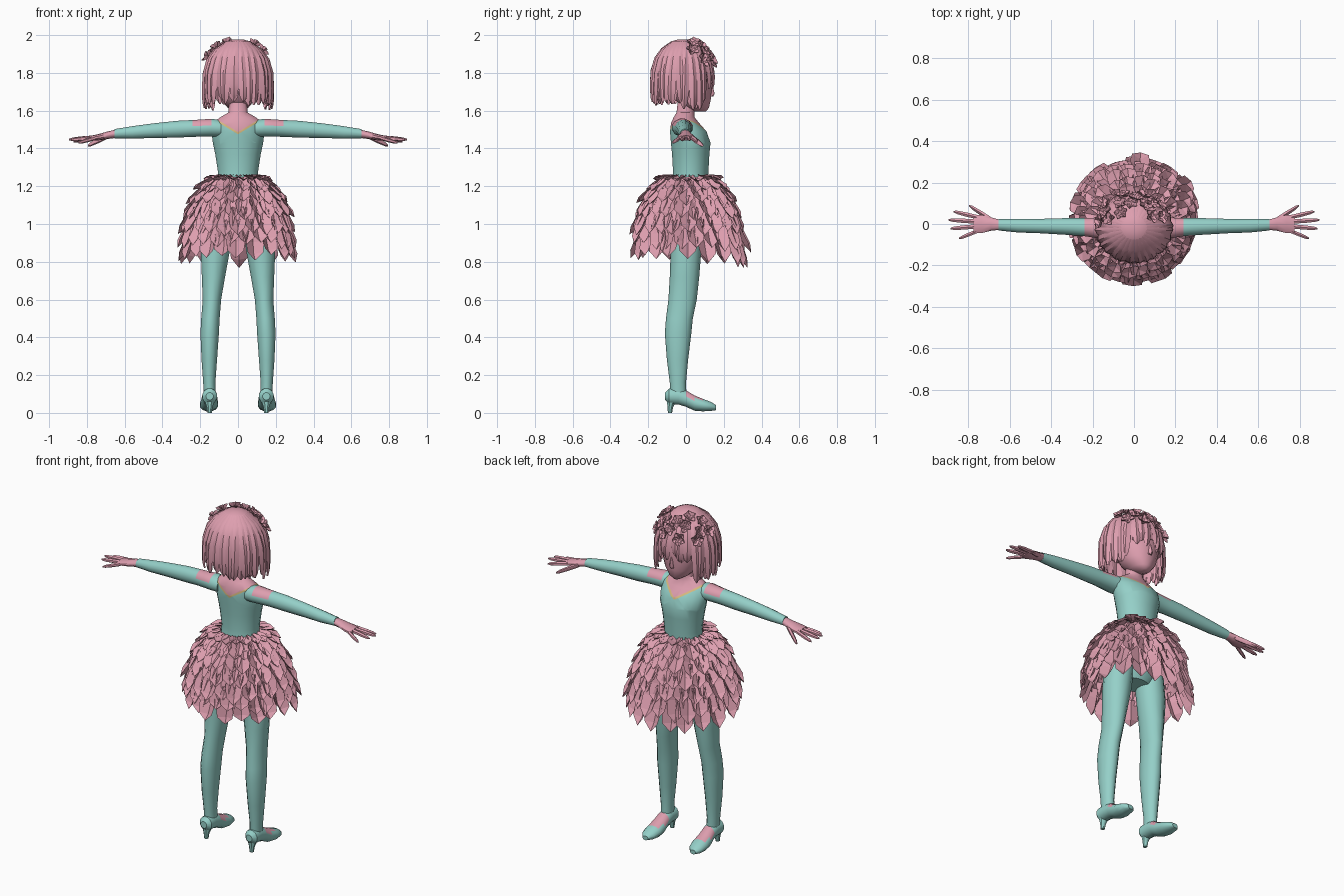
import bpy, bmesh, math, random
from math import sin, cos, pi, radians, sqrt
from mathutils import Vector

random.seed(4)
if "Cube" in bpy.data.objects:
    bpy.data.objects.remove(bpy.data.objects["Cube"])


def material(name, rgb):
    m = bpy.data.materials.new(name)
    m.use_nodes = True
    m.diffuse_color = (*rgb, 1)
    m.node_tree.nodes["Principled BSDF"].inputs["Base Color"].default_value = (*rgb, 1)
    return m


PINK = material("dusty pink", (0.73, 0.345, 0.43))
TEAL = material("soft teal", (0.3, 0.63, 0.58))
GOLD = material("pale gold", (0.7, 0.5, 0.22))


def finish(name, bm, mats, smooth=None, mirror=False):
    bmesh.ops.recalc_face_normals(bm, faces=bm.faces)
    mesh = bpy.data.meshes.new(name)
    bm.to_mesh(mesh)
    bm.free()
    for m in mats:
        mesh.materials.append(m)
    ob = bpy.data.objects.new(name, mesh)
    bpy.context.collection.objects.link(ob)
    if mirror:
        ob.modifiers.new("Mirror", "MIRROR").use_mirror_merge = False
    if smooth:
        bpy.ops.object.select_all(action="DESELECT")
        ob.select_set(True)
        bpy.context.view_layer.objects.active = ob
        bpy.ops.object.shade_smooth_by_angle(angle=radians(smooth))
    return ob


def loft(bm, axis, sections, n=12):
    """Skin elliptical rings (x, y, z, half width, half depth) across an axis."""
    u, v = {"x": (1, 2), "y": (0, 2), "z": (0, 1)}[axis]
    rings = []
    for x, y, z, a, b in sections:
        ring = []
        for i in range(n):
            p = Vector((x, y, z))
            t = 2 * pi * (i + 0.5) / n
            p[u] += a * cos(t)
            p[v] += b * sin(t)
            ring.append(bm.verts.new(p))
        rings.append(ring)
    for r, s in zip(rings, rings[1:]):
        for i in range(n):
            j = (i + 1) % n
            bm.faces.new((r[i], r[j], s[j], s[i]))
    bm.faces.new(rings[0])
    bm.faces.new(rings[-1])


def leaf(bm, base, along, across, length, width, bulge=0.1):
    """A pointed petal with a raised centre line."""
    out = across.cross(along)
    rows = []
    for t, w in ((0, 0.3), (0.35, 0.48), (0.75, 0.4)):
        mid = base + along * length * t
        lift = out * width * bulge
        rows.append([bm.verts.new(mid + across * width * w * s + lift * (1 - abs(s) * 2))
                     for s in (-1, 0, 1)])
    for r, s in zip(rows, rows[1:]):
        for i in (0, 1):
            bm.faces.new((r[i], r[i + 1], s[i + 1], s[i]))
    tip = bm.verts.new(base + along * length)
    for i in (0, 1):
        bm.faces.new((rows[-1][i], rows[-1][i + 1], tip))


# Torso with a V neckline edged in gold
bm = bmesh.new()
loft(bm, "z", [(0, 0, .92, .09, .07), (0, 0, .99, .165, .1), (0, 0, 1.1, .155, .11),
               (0, .02, 1.2, .11, .095), (0, .025, 1.28, .108, .095),
               (0, .025, 1.37, .122, .1), (0, .025, 1.43, .135, .106),
               (0, .012, 1.49, .142, .098), (0, -.005, 1.535, .135, .075),
               (0, -.01, 1.565, .095, .056), (0, -.003, 1.59, .052, .048),
               (0, .005, 1.68, .045, .045)], 20)
SLOPE, DIP, TRIM = 0.6, 1.475, 0.012
for side in (1, -1):
    for h in (DIP, DIP + TRIM):
        bmesh.ops.bisect_plane(bm, geom=bm.verts[:] + bm.edges[:] + bm.faces[:],
                               plane_co=(0, 0, h), plane_no=(-SLOPE * side, 0, 1))
for f in bm.faces:
    c = f.calc_center_median()
    over = c.z - DIP - SLOPE * abs(c.x)
    f.material_index = 0 if over < 0 else 2 if over < TRIM else 1
finish("torso", bm, (TEAL, PINK, GOLD), 40)

# Sleeves with bare shoulder tops
bm = bmesh.new()
loft(bm, "x", [(.09, -.015, 1.505, .055, .045), (.14, -.02, 1.51, .056, .049),
               (.19, -.018, 1.508, .05, .047), (.24, -.015, 1.506, .045, .046),
               (.32, -.012, 1.502, .042, .046), (.45, -.01, 1.494, .036, .04),
               (.56, -.008, 1.485, .034, .034), (.655, -.004, 1.478, .028, .025)])
for f in bm.faces:
    c = f.calc_center_median()
    f.material_index = int(.13 < c.x < .24 and c.z > 1.515)
finish("sleeves", bm, (TEAL, PINK), 40, True)

# Hands: palm, four fingers and a thumb
bm = bmesh.new()
loft(bm, "x", [(.645, -.004, 1.478, .025, .022), (.69, 0, 1.47, .034, .02),
               (.735, 0, 1.46, .046, .017), (.775, 0, 1.455, .045, .013)], 10)
for start, end, r in (((.76, .034, 1.457), (.87, .06, 1.437), .012),
                      ((.765, .012, 1.457), (.895, .02, 1.447), .012),
                      ((.765, -.012, 1.457), (.885, -.022, 1.445), .012),
                      ((.755, -.034, 1.455), (.845, -.07, 1.43), .011),
                      ((.69, .022, 1.465), (.795, .088, 1.415), .014)):
    a, b = Vector(start), Vector(end)
    loft(bm, "x", [(*a.lerp(b, t), r * w, r * w)
                   for t, w in ((0, 1), (.5, 1), (.85, .8), (1, .35))], 6)
finish("hands", bm, (PINK,), 50, True)

# Legs
bm = bmesh.new()
loft(bm, "z", [(.15, -.04, .08, .033, .043), (.152, -.043, .16, .033, .043),
               (.152, -.045, .28, .042, .056), (.15, -.042, .42, .05, .07),
               (.146, -.035, .5, .05, .071), (.138, -.018, .6, .05, .075),
               (.13, -.008, .72, .063, .078), (.12, 0, .86, .079, .081),
               (.105, 0, .99, .078, .085)], 14)
finish("legs", bm, (TEAL,), 40, True)

# Shoes with a bare instep and small heels
bm = bmesh.new()
loft(bm, "y", [(.15, -.11, .088, .02, .02), (.15, -.09, .088, .04, .042),
               (.15, -.04, .088, .04, .045), (.15, 0, .076, .041, .045),
               (.152, .045, .052, .047, .042), (.154, .09, .041, .05, .034),
               (.156, .135, .034, .04, .024), (.157, .16, .027, .018, .013)])
for f in bm.faces:
    f.normal_update()
    c = f.calc_center_median()
    f.material_index = int(0 < c.y < .09 and c.z > .075)
loft(bm, "z", [(.15, -.085, 0, .012, .012), (.15, -.083, .03, .016, .016),
               (.15, -.075, .075, .032, .03)], 8)
finish("shoes", bm, (TEAL, PINK), 40, True)

# Skirt lining
bm = bmesh.new()
loft(bm, "z", [(0, 0, .93, .25, .25), (0, 0, 1.02, .25, .25), (0, 0, 1.12, .215, .215),
               (0, 0, 1.2, .165, .165), (0, .015, 1.25, .11, .1)], 24)
bm.faces.ensure_lookup_table()
bmesh.ops.delete(bm, geom=[f for f in bm.faces if len(f.verts) > 4], context="FACES_ONLY")
finish("skirt_lining", bm, (PINK,), 40)

# Skirt petals in overlapping tiers: height, radius, length, flare, count
bm = bmesh.new()
for k, (z, r, size, flare, count) in enumerate((
        (1.25, .1, .09, 82, 18), (1.235, .14, .11, 55, 20), (1.2, .175, .13, 40, 22),
        (1.145, .21, .14, 31, 24), (1.085, .235, .15, 25, 24),
        (1.02, .248, .16, 20, 24), (.96, .248, .165, 16, 20))):
    for i in range(count):
        a = 2 * pi * (i + k % 2 / 2 + random.uniform(-.15, .15)) / count
        t = radians(flare + random.uniform(-7, 9))
        radial = Vector((cos(a), sin(a), 0))
        length = size * random.uniform(.9, 1.1) * (1 + .15 * sin(a) * (k > 4))
        leaf(bm, radial * r + Vector((0, .01, z)), radial * sin(t) - Vector((0, 0, cos(t))),
             Vector((-sin(a), cos(a), 0)), length, 2 * pi * r / count * .55 + .065, .14)
finish("skirt_petals", bm, (PINK,))

# Head with a small nose
bm = bmesh.new()
loft(bm, "z", [(0, .075, 1.595, .022, .03), (0, .055, 1.615, .055, .068),
               (0, .035, 1.66, .095, .098), (0, .02, 1.74, .122, .12),
               (0, 0, 1.83, .13, .135), (0, -.01, 1.92, .09, .1)], 16)
loft(bm, "z", [(0, .132, 1.675, .014, .012), (0, .134, 1.69, .012, .018),
               (0, .13, 1.74, .006, .008)], 6)
finish("head", bm, (PINK,), 50)


def hair_point(a, z, scale=1):
    """Point on the bob outline; angle zero looks forward along +y."""
    f = sqrt(max(0, 1 - ((z - 1.78) / .2) ** 2)) if z > 1.78 else 1 + (1.78 - z) * .15
    return Vector((.18 * f * scale * sin(a), -.018 + .165 * f * scale * cos(a), z))


# Hair cap
bm = bmesh.new()
loft(bm, "z", [(0, -.018, z, hair_point(pi / 2, z).x * .97, (hair_point(0, z).y + .018) * .97)
               for z in (1.77, 1.82, 1.87, 1.91, 1.945, 1.968, 1.978)], 24)
finish("hair_cap", bm, (PINK,), 50)

# Hair locks in two layers, short over the brow and long at the sides and back
bm = bmesh.new()
for scale, count, half in ((.93, 22, .19), (1, 28, .14)):
    for i in range(count):
        a = 2 * pi * (i + .5) / count - pi
        back = max(0, -cos(a))
        hem = 1.725 if abs(a) < .75 else 1.612 + .03 * back
        hem += random.uniform(-.012, .025)
        rows = []
        for t in (0, .12, .28, .5, .75, .92, 1):
            z = 1.968 + (hem - 1.968) * t
            w = half * (1 if t < .8 else .75 if t < 1 else .15)
            tuck = scale * (1 if t < .8 else .98 if t < 1 else .94)
            sway = .08 * sin(i * 2.3) * t
            rows.append([bm.verts.new(hair_point(a + sway + w * s, z, tuck * (1 + .05 * (s == 0))))
                         for s in (-1, 0, 1)])
        for r, s in zip(rows, rows[1:]):
            for j in (0, 1):
                bm.faces.new((r[j], r[j + 1], s[j + 1], s[j]))
finish("hair_locks", bm, (PINK,), 30)

# Flower garland across the front of the hair
bm = bmesh.new()
for i in range(15):
    a = radians(-80 + 10.5 * i)
    z = (1.87, 1.94, 1.905)[i % 3] + random.uniform(-.015, .015)
    centre = hair_point(a, z, 1.05)
    out = (centre - Vector((0, -.02, 1.8))).normalized()
    side = out.cross(Vector((0, 0, 1))).normalized()
    up = side.cross(out)
    for p in range(5):
        b = 2 * pi * p / 5 + i
        ray = side * cos(b) + up * sin(b)
        along = (ray + out * random.uniform(.2, .7)).normalized()
        leaf(bm, centre, along, out.cross(ray).normalized(), .042, .034, .2)
finish("flower_garland", bm, (PINK,))
